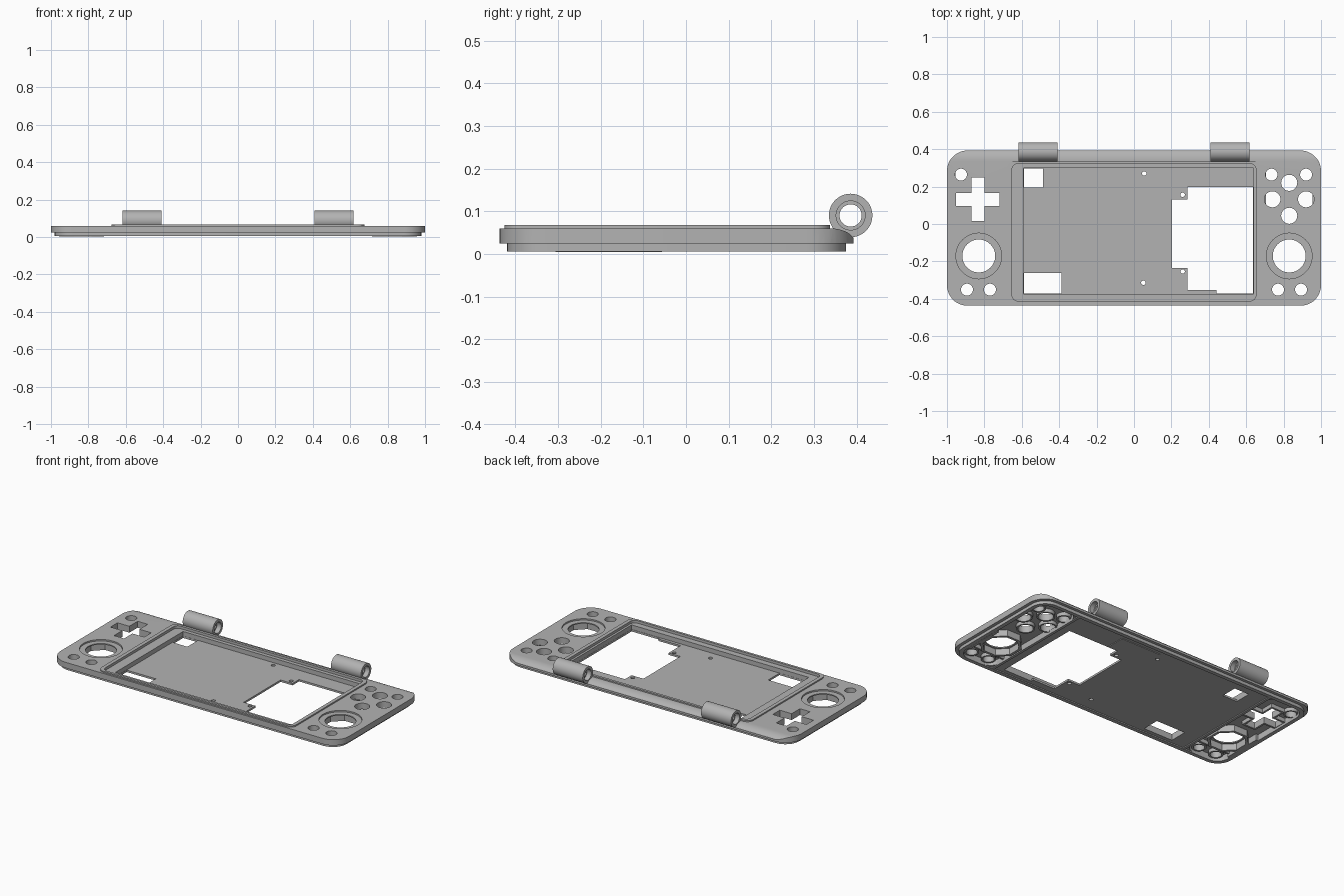
import bpy, bmesh
from math import sin, cos, pi

if "Cube" in bpy.data.objects:
    bpy.data.objects.remove(bpy.data.objects["Cube"])

grey = bpy.data.materials.new("shell grey")
grey.use_nodes = True
grey.diffuse_color = (0.45, 0.45, 0.45, 1)
grey.node_tree.nodes["Principled BSDF"].inputs["Base Color"].default_value = grey.diffuse_color

SHIFT = -0.006      # centres the finished model in depth
BASE, FACE, UNDER, FLOOR = 0.024, 0.06, 0.044, 0.024
parts = []


# Outlines
def circle(x, y, r, n=32, turn=0):
    return [(x + r * cos(2 * pi * i / n + turn), y + r * sin(2 * pi * i / n + turn)) for i in range(n)]


def rounded(x0, x1, y0, y1, r, n=8):
    corners = [(x1 - r, y1 - r), (x0 + r, y1 - r), (x0 + r, y0 + r), (x1 - r, y0 + r)]
    return [(cx + r * cos(pi / 2 * (k + i / n)), cy + r * sin(pi / 2 * (k + i / n)))
            for k, (cx, cy) in enumerate(corners) for i in range(n + 1)]


def rect(x0, x1, y0, y1):
    return [(x0, y0), (x1, y0), (x1, y1), (x0, y1)]


def cross(x, y, a, w):
    quarter = [(a, -w), (a, w), (w, w)]
    pts = []
    for k in range(4):
        for px, py in quarter:
            for _ in range(k):
                px, py = -py, px
            pts.append((x + px, y + py))
    return pts


# Solids
def finish(name, bm, keep=True):
    bmesh.ops.recalc_face_normals(bm, faces=bm.faces)
    mesh = bpy.data.meshes.new(name)
    bm.to_mesh(mesh)
    bm.free()
    mesh.materials.append(grey)
    ob = bpy.data.objects.new(name, mesh)
    bpy.context.collection.objects.link(ob)
    if keep:
        parts.append(ob)
    return ob


def up(x, y, z):
    return (x, y, z)


def along_x(y, z, x):
    return (x, y, z)


def prism(name, pts, a, b, place=up, keep=True):
    bm = bmesh.new()
    low, high = [[bm.verts.new(place(x, y, h)) for x, y in pts] for h in (a, b)]
    bm.faces.new(low)
    bm.faces.new(high)
    for i in range(len(pts)):
        bm.faces.new((low[i - 1], low[i], high[i], high[i - 1]))
    return finish(name, bm, keep)


def ring(name, outer, inner, a, b, place=up):
    bm = bmesh.new()
    loops = [[bm.verts.new(place(x, y, h)) for x, y in pts]
             for pts, h in ((outer, a), (outer, b), (inner, b), (inner, a))]
    for k in range(4):
        p, q = loops[k - 1], loops[k]
        for i in range(len(p)):
            bm.faces.new((p[i - 1], p[i], q[i], q[i - 1]))
    return finish(name, bm)


def carve(ob, cutters, operation="DIFFERENCE"):
    for c in cutters:
        m = ob.modifiers.new("cut", "BOOLEAN")
        m.operation, m.solver, m.object = operation, "EXACT", c
    bpy.context.view_layer.update()
    done = bpy.data.meshes.new_from_object(ob.evaluated_get(bpy.context.evaluated_depsgraph_get()))
    ob.modifiers.clear()
    ob.data = done
    for c in cutters:
        bpy.data.objects.remove(c)


def cutter(pts, a=-0.1, b=0.2):
    return prism("cutter", pts, a, b, keep=False)


# Face shell with a rounded rear edge
shell = prism("face_shell", rounded(-1, 1, -0.431, 0.399, 0.11, 12), 0.012, FACE)
arc = [(0.342 + 0.06 * sin(pi / 2 * i / 10), 0.026 + 0.034 * cos(pi / 2 * i / 10)) for i in range(11)]
profile = [(-0.5, 0), (-0.5, FACE)] + arc + [(0.402, 0)]
carve(shell, [prism("cutter", profile, -1.1, 1.1, along_x, False)], "INTERSECT")

# Stepped lower edge, hollow sides and screen pocket
lip_outer = rounded(-0.98, 0.98, -0.414, 0.381, 0.095)
lip_inner = rounded(-0.955, 0.955, -0.39, 0.357, 0.075)
frame = ring("cutter", rounded(-1.1, 1.1, -0.6, 0.6, 0.1), lip_outer, -0.01, BASE)
parts.remove(frame)
cuts = [frame]
for s in (-1, 1):
    x0, x1 = sorted((s * 0.705, s * 0.955))
    cuts.append(cutter(rounded(x0, x1, -0.39, 0.357, 0.06), -0.05, UNDER))
cuts += [cutter(rounded(-0.655, 0.655, -0.408, 0.33, 0.03), 0.052, 0.2),
         cutter(rect(-0.59, 0.638, -0.367, 0.305), FLOOR, 0.2)]

# Openings in the pocket floor
cuts += [cutter([(0.285, 0.203), (0.637, 0.203), (0.637, -0.365), (0.44, -0.365), (0.44, -0.348),
                 (0.285, -0.348), (0.285, -0.228), (0.203, -0.228), (0.203, 0.138), (0.285, 0.138)], -0.1, 0.04),
         cutter(rect(-0.589, -0.487, 0.2, 0.304), -0.1, 0.04),
         cutter(rect(-0.589, -0.387, -0.366, -0.255), -0.1, 0.04)]
for x, y in ((0.055, 0.276), (0.26, 0.162), (0.26, -0.248), (0.05, -0.308)):
    cuts.append(cutter(circle(x, y, 0.012, 16), -0.1, 0.04))

# Control openings
small = [(-0.925, 0.27), (0.735, 0.27), (0.92, 0.27)]
small += [(s * x, -0.345) for s in (-1, 1) for x in (0.77, 0.893)]
action = [(0.83 + dx, 0.138 + dy) for dx, dy in ((0, 0.088), (0, -0.088), (0.09, 0), (-0.09, 0))]
holes = [(x, y, 0.032) for x, y in small] + [(x, y, 0.043) for x, y in action]
cuts += [cutter(circle(x, y, r)) for x, y, r in holes]
cuts.append(cutter(cross(-0.835, 0.138, 0.117, 0.035)))
for s in (-1, 1):
    cuts += [cutter(circle(s * 0.83, -0.165, 0.088, 48)),
             cutter(circle(s * 0.83, -0.165, 0.122, 48), 0.051, 0.2)]
carve(shell, cuts)

# Raised screen surround and lower lip
ring("screen_surround", rounded(-0.675, 0.675, -0.42, 0.344, 0.04),
     rounded(-0.652, 0.652, -0.405, 0.328, 0.03), 0.05, 0.068)
ring("lower_lip", lip_outer, lip_inner, 0.005, BASE)

# Guides and ribs on the underside
for x, y, r in holes:
    ring("button_guide", circle(x, y, r + 0.01), circle(x, y, r), 0.022, UNDER + 0.004)
ring("cross_guide", cross(-0.835, 0.138, 0.129, 0.047), cross(-0.835, 0.138, 0.117, 0.035), 0.02, UNDER + 0.004)
for s, side in ((-1, "right"), (1, "left")):
    ring(side + "_stick_frame", circle(s * 0.83, -0.165, 0.122, 8, pi / 8),
         circle(s * 0.83, -0.165, 0.105, 8, pi / 8), 0.004, UNDER + 0.004)
    x0, x1 = sorted((s * 0.69, s * 0.707))
    prism(side + "_inner_rib", rect(x0, x1, -0.39, 0.357), 0.006, 0.03)
    x0, x1 = sorted((s * 0.705, s * 0.955))
    for y in (-0.296, 0.0):
        prism(side + "_cross_rib", rect(x0, s * 0.955 if s > 0 else x1, y, y + 0.012), 0.02, UNDER + 0.002) if y < -0.1 else None
    prism(side + "_edge_rib", rect(*sorted((s * 0.94, s * 0.957)), -0.3, -0.05), 0.004, UNDER)
prism("floor_pad", rect(0.08, 0.36, 0.21, 0.33), 0.008, 0.016)

# Hinge barrels with a narrower inner sleeve
for s, side in ((-1, "right"), (1, "left")):
    a, b = sorted((s * 0.41, s * 0.618))
    ring(side + "_hinge_barrel", circle(0.392, 0.09, 0.051, 48), circle(0.392, 0.09, 0.034, 48), a, b, along_x)
    ring(side + "_hinge_sleeve", circle(0.392, 0.09, 0.036, 48), circle(0.392, 0.09, 0.026, 48),
         a + 0.03, b - 0.03, along_x)

# Shade and centre everything
bpy.ops.object.select_all(action="DESELECT")
for ob in parts:
    ob.location.y += SHIFT
    ob.select_set(True)
bpy.context.view_layer.objects.active = shell
bpy.ops.object.shade_smooth_by_angle(angle=pi / 6)
